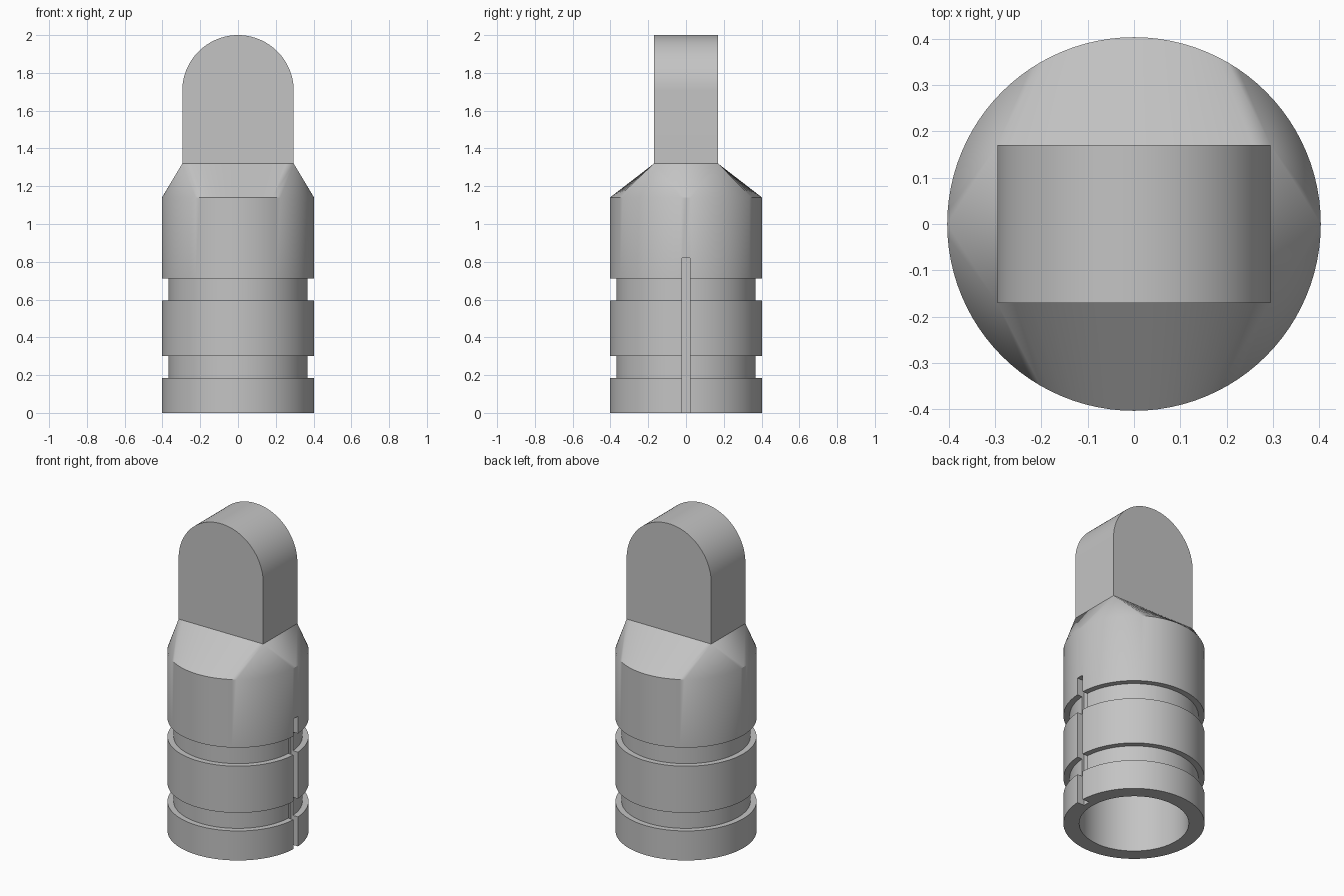
import bpy, bmesh
from math import sin, cos, pi, radians

cube = bpy.data.objects.get("Cube")
if cube:
    bpy.data.objects.remove(cube, do_unlink=True)

SEGS = 96                      # sides around the body
R, GROOVE_R, BORE_R = 0.403, 0.368, 0.313
SHOULDER_Z, LUG_Z, TOP_Z = 1.14, 1.32, 2.0
LUG_X, LUG_Y = 0.295, 0.17     # half sizes of the lug

grey = bpy.data.materials.new("plain grey")
grey.use_nodes = True
grey.diffuse_color = (0.55, 0.55, 0.55, 1)
grey.node_tree.nodes["Principled BSDF"].inputs["Base Color"].default_value = grey.diffuse_color


def make_object(name, bm):
    bmesh.ops.recalc_face_normals(bm, faces=bm.faces)
    mesh = bpy.data.meshes.new(name)
    bm.to_mesh(mesh)
    bm.free()
    mesh.materials.append(grey)
    obj = bpy.data.objects.new(name, mesh)
    bpy.context.collection.objects.link(obj)
    return obj


def cut(obj, cutter):
    mod = obj.modifiers.new("cut", "BOOLEAN")
    mod.operation, mod.solver, mod.object = "DIFFERENCE", "EXACT", cutter
    bpy.ops.object.select_all(action="DESELECT")
    bpy.context.view_layer.objects.active = obj
    obj.select_set(True)
    bpy.ops.object.modifier_apply(modifier=mod.name)
    bpy.data.objects.remove(cutter, do_unlink=True)
    bpy.ops.object.shade_smooth_by_angle(angle=radians(28))


# Body: turned profile from the bore floor out and up to the shoulder
bm = bmesh.new()
profile = [(BORE_R, 0.9), (BORE_R, 0), (R, 0), (R, 0.186), (GROOVE_R, 0.186),
           (GROOVE_R, 0.3), (R, 0.3), (R, 0.594), (GROOVE_R, 0.594),
           (GROOVE_R, 0.711), (R, 0.711), (R, SHOULDER_Z)]
angles = [2 * pi * i / SEGS for i in range(SEGS)]
rings = [[bm.verts.new((r * cos(a), r * sin(a), z)) for a in angles] for r, z in profile]
for low, high in zip(rings, rings[1:]):
    for i in range(SEGS):
        j = (i + 1) % SEGS
        bm.faces.new((low[i], low[j], high[j], high[i]))
bm.faces.new(rings[0])

# Shoulder: round rim blended into the rectangle under the lug
sixth = SEGS // 6
half = SEGS // 2
rim = rings[-1]
top = []
for side in (1, -1):
    row = [bm.verts.new((side * LUG_X * (1 - 2 * k / sixth), side * LUG_Y, LUG_Z))
           for k in range(sixth + 1)]
    top.append(row)
for s, row in enumerate(top):
    for i in range(half):
        a, b = rim[s * half + i], rim[(s * half + i + 1) % SEGS]
        ka = min(max(i - sixth, 0), sixth)
        kb = min(max(i + 1 - sixth, 0), sixth)
        if ka == kb:
            bm.faces.new((a, b, row[ka]))
        else:
            bm.faces.new((a, b, row[kb], row[ka]))
    bm.faces.new((rim[s * half], row[0], top[1 - s][-1]))
bm.faces.new(top[0] + top[1])
body = make_object("body", bm)

# Key slot down one side of the body
bm = bmesh.new()
bmesh.ops.create_cube(bm, size=1)
bmesh.ops.scale(bm, vec=(0.2, 0.045, 0.92), verts=bm.verts)
bmesh.ops.translate(bm, vec=(0.453, 0, 0.36), verts=bm.verts)
cut(body, make_object("slot_cutter", bm))

# Lug: round-topped plate with a pin hole
bm = bmesh.new()
centre_z = TOP_Z - LUG_X
outline = [(-LUG_X, LUG_Z - 0.01), (LUG_X, LUG_Z - 0.01)]
outline += [(LUG_X * cos(pi * i / 48), centre_z + LUG_X * sin(pi * i / 48)) for i in range(49)]
face = bm.faces.new([bm.verts.new((x, -LUG_Y, z)) for x, z in outline])
sweep = bmesh.ops.extrude_face_region(bm, geom=[face])
moved = [v for v in sweep["geom"] if isinstance(v, bmesh.types.BMVert)]
bmesh.ops.translate(bm, vec=(0, 2 * LUG_Y, 0), verts=moved)
if not face.is_valid or len(bm.faces) < len(outline) + 2:
    bm.faces.new([v for v in bm.verts if v not in moved])
lug = make_object("lug", bm)

bm = bmesh.new()
bmesh.ops.create_cone(bm, cap_ends=True, segments=48, radius1=0.073, radius2=0.073, depth=1)
for v in bm.verts:
    v.co = (v.co.x, v.co.z, v.co.y + centre_z)
cut(lug, make_object("pin_hole_cutter", bm))
